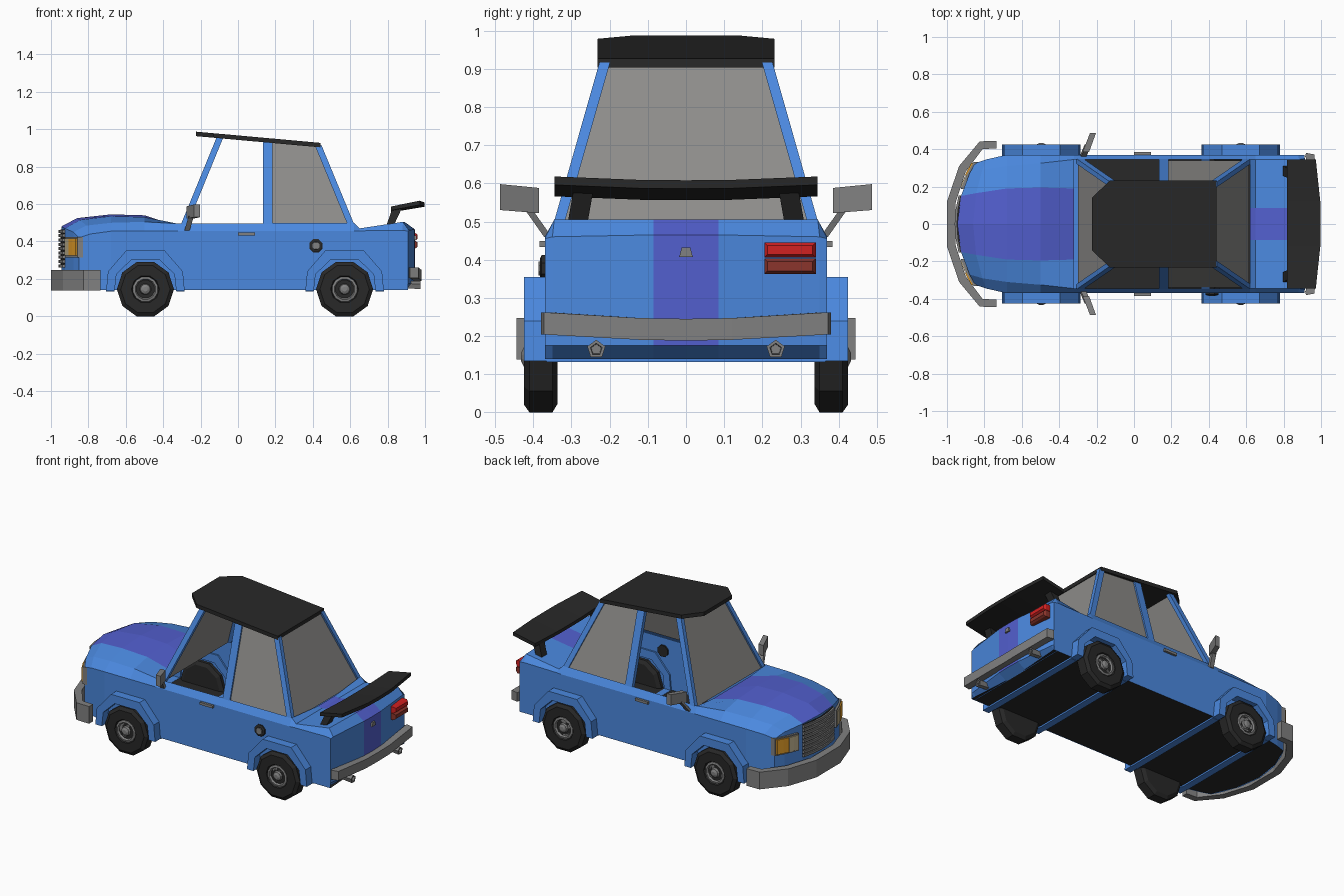
import bpy, bmesh, math

if "Cube" in bpy.data.objects:
    bpy.data.objects.remove(bpy.data.objects["Cube"])

def material(name, rgb):
    m = bpy.data.materials.new(name)
    m.diffuse_color = (*rgb, 1)
    m.use_nodes = True
    m.node_tree.nodes["Principled BSDF"].inputs["Base Color"].default_value = m.diffuse_color
    return m

BLUE = material("blue paint", (.07, .25, .74))
PURPLE = material("purple stripe", (.085, .115, .62))
BLACK = material("black", (.021, .021, .021))
TRIM = material("grey trim", (.22, .22, .22))
GLASS = material("grey glass", (.27, .265, .255))
AMBER = material("amber", (.75, .33, .02))
LAMP = material("pale lamp", (.5, .42, .26))
RED = material("red", (.65, .015, .015))
DARKRED = material("dark red", (.26, .035, .025))

def build(name, verts, faces, mats, idx=None, mirror=True):
    me = bpy.data.meshes.new(name)
    me.from_pydata(verts, [], faces)
    for m in mats:
        me.materials.append(m)
    for i, v in enumerate(idx or []):
        me.polygons[i].material_index = v
    bm = bmesh.new()
    bm.from_mesh(me)
    bmesh.ops.recalc_face_normals(bm, faces=bm.faces)
    bm.to_mesh(me)
    bm.free()
    ob = bpy.data.objects.new(name, me)
    bpy.context.collection.objects.link(ob)
    if mirror:
        mod = ob.modifiers.new("mirror", 'MIRROR')
        mod.use_axis = (False, True, False)
    return ob

def loft(name, secs, mat, mirror=True):
    """Skin closed loops of equal length and cap both ends."""
    n = len(secs[0])
    verts = [p for s in secs for p in s]
    faces = [(i*n + j, i*n + (j+1) % n, (i+1)*n + (j+1) % n, (i+1)*n + j)
             for i in range(len(secs) - 1) for j in range(n)]
    faces += [tuple(range(n)), tuple(range(len(verts) - n, len(verts)))]
    return build(name, verts, faces, [mat], mirror=mirror)

def rect_z(x, y, z, dx, dy):
    return [(x-dx, y-dy, z), (x+dx, y-dy, z), (x+dx, y+dy, z), (x-dx, y+dy, z)]

def rect_y(y, x0, x1, z0, z1):
    return [(x0, y, z0), (x1, y, z0), (x1, y, z1), (x0, y, z1)]

def box(name, x0, x1, y0, y1, z0, z1, mat, mirror=True):
    return loft(name, [rect_y(y0, x0, x1, z0, z1), rect_y(y1, x0, x1, z0, z1)], mat, mirror)

def lathe(name, cx, cz, profile, n, mat, mirror=True):
    """Revolve (radius, y) points about an axis along y, flat side down."""
    secs = [[(cx + r*math.sin(2*math.pi*(k+.5)/n), y, cz - r*math.cos(2*math.pi*(k+.5)/n))
             for k in range(n)] for r, y in profile]
    return loft(name, secs, mat, mirror)

# Body shell: x centre, x side, y stripe, y edge, y side, z top, z edge, z shoulder
ST = [(-.945, -.85, .15, .27, .325, .470, .450, .420),
      (-.86, -.79, .165, .29, .345, .515, .485, .440),
      (-.68, -.68, .19, .31, .37, .535, .500, .455),
      (-.50, -.50, .195, .325, .37, .530, .505, .455),
      (-.32, -.32, .19, .345, .37, .480, .495, .455),
      (.62, .62, .085, .345, .37, .475, .500, .455),
      (.65, .65, .085, .345, .37, .470, .470, .457),
      (.89, .88, .085, .345, .37, .505, .505, .460),
      (.945, .91, .085, .350, .37, .465, .460, .455)]
Z0 = .14
verts, faces, idx = [], [], []
for i, (xc, xs, ys, ye, w, zt, ze, zs) in enumerate(ST):
    crown = .01 if i < 4 else 0
    for y, z in ((0, zt + crown), (ys, zt), (ye, ze), (w, zs), (w, Z0)):
        verts.append((xc + (xs - xc)*(y/w)**2, y, z))
for i in range(len(ST) - 1):
    for k in range(4):
        if i == 4 and k < 2:      # open cabin
            continue
        a = i*5 + k
        faces.append((a, a+1, a+6, a+5))
        idx.append(int(k == 0))
side = [verts[i*5 + 4] for i in range(len(ST))]
last = (len(ST) - 1)*5
for base, zb, rear in ((0, Z0, False), (last, .175, True)):   # nose and tail panels
    b = len(verts)
    verts += [(verts[base+k][0], verts[base+k][1], zb) for k in range(4)]
    verts += [(.885, verts[base+k][1], Z0) for k in range(4)]
    for k in range(3):
        faces.append((base+k, base+k+1, b+k+1, b+k))
        idx.append(int(rear and k == 0))
        if rear:                  # tucked-in valance
            faces.append((b+k, b+k+1, b+k+5, b+k+4))
            idx.append(0)
build("body", verts, faces, [BLUE, PURPLE], idx)

# Floor
fl = [(-.94, 0, .142), (-.915, .17, .142)] + [(x, y - .002, .142) for x, y, z in side] + [(.885, 0, .142)]
build("floor", fl, [tuple(range(len(fl)))], [BLACK])

# Wheels, arches and cross members
OUT = [(-.21, .135), (-.2, .24), (-.1, .355), (.1, .355), (.2, .24), (.21, .135)]
INN = [(-.165, .135), (-.155, .225), (-.075, .302), (.075, .302), (.155, .225), (.165, .135)]
for pos, cx in (("front", -.495), ("rear", .57)):
    lathe(pos + "_tyres", cx, .145, [(.08, .337), (.13, .337), (.1525, .35), (.1525, .41),
          (.132, .424), (.075, .424), (.068, .412)], 10, BLACK)
    lathe(pos + "_rims", cx, .145, [(.07, .405), (.068, .42), (.056, .423), (.05, .412),
          (.03, .412), (.026, .425), (.012, .432)], 12, TRIM)
    loft(pos + "_arches", [[(cx+o[0], .36, o[1]), (cx+o[0], .424, o[1]), (cx+p[0], .424, p[1]),
         (cx+p[0], .36, p[1])] for o, p in zip(OUT, INN)], BLUE)
    for s in (-1, 1):
        box(pos + "_cross_member", cx + s*.188 - .022, cx + s*.188 + .022, 0, .365, .132, .143, BLUE)

# Roof slab, sloping to the back
def roof_z(x):
    return .955 - .09*x
plan = [(-.225, .14), (-.13, .232), (.442, .232), (.442, -.232), (-.13, -.232), (-.225, -.14)]
loft("roof", [[(x, y, roof_z(x) + d) for x, y in plan] for d in (-.012, .012)], BLACK, False)

# Pillars and glass
def lean(z):
    return .345 - .285*(z - .495)
def pillar(name, xb, zb, xt, zt, dx):
    loft(name, [rect_z(xb, lean(zb) - .012, zb, dx, .014), rect_z(xt, lean(zt) - .012, zt, dx, .014)], BLUE)
pillar("front_pillars", -.292, .48, -.095, .96, .018)
pillar("middle_pillars", .160, .48, .160, .94, .025)
pillar("rear_pillars", .608, .48, .428, .916, .018)
def pane(name, xb, zb, xt, zt):
    yb, yt = lean(zb) - .01, lean(zt) - .01
    build(name, [(xb, -yb, zb), (xb, yb, zb), (xt, yt, zt), (xt, -yt, zt)], [(0, 1, 2, 3)], [GLASS], mirror=False)
pane("windscreen", -.30, .475, -.10, .96)
pane("rear_window", .615, .475, .433, .913)
build("side_windows", [(x, lean(z) - .008, z) for x, z in ((.175, .49), (.61, .49), (.43, .915), (.175, .94))],
      [(0, 1, 2, 3)], [GLASS])

# Bumpers: plan points as (outer x, outer y, inner x, inner y, z bottom, z top)
def bumper(name, rows):
    loft(name, [[(xo, yo, a), (xi, yi, a), (xi, yi, b), (xo, yo, b)] for xo, yo, xi, yi, a, b in rows], TRIM)
bumper("front_bumper", [(xo, yo, xi, yi, .138, .247) for xo, yo, xi, yi in (
    (-1, 0, -.955, 0), (-1, .12, -.955, .11), (-.935, .31, -.90, .28),
    (-.825, .442, -.81, .40), (-.735, .444, -.735, .405))])
bumper("rear_bumper", [(.982, 0, .945, 0, .188, .245), (.982, .12, .94, .12, .19, .247),
                       (.965, .372, .92, .355, .204, .262), (.92, .38, .915, .36, .204, .262)])

# Exhaust pipes
def ring_x(x, y, z, r):
    return [(x, y + r*math.sin(k*2*math.pi/5), z + r*math.cos(k*2*math.pi/5)) for k in range(5)]
loft("exhausts", [ring_x(.86, .235, .17, .02), ring_x(.975, .235, .165, .025),
                  ring_x(.975, .235, .165, .016), ring_x(.93, .235, .165, .014)], TRIM)

# Rear wing with legs
loft("rear_wing", [[(.818, y, .556+d), (xr, y, .586+d), (xr, y, .608+d), (.818, y, .577+d)]
                   for y, xr, d in ((0, .998, 0), (.12, .996, .001), (.345, .972, .01))], BLACK)
loft("wing_legs", [rect_z(.815, .285, .49, .02, .026), rect_z(.85, .27, .575, .025, .026)], BLACK)

# Tail light (one side only) and boot lock
for nm, a, b, m in (("tail_light_upper", .406, .445, RED), ("tail_light_lower", .363, .403, DARKRED)):
    loft(nm, [[(x, .205+i, a+i), (x, .34-i, a+i), (x, .34-i, b-i), (x, .205+i, b-i)]
              for x, i in ((.90, 0), (.948, 0), (.96, .008))], m, False)
loft("boot_lock", [[(x, -.018, .407), (x, .018, .407), (x, .011, .432), (x, -.011, .432)]
                   for x in (.93, .955)], TRIM, False)

# Headlights following the curved nose
def nose(y):
    return -.945 + .095*(y/.325)**2
def lens(name, y0, y1, z0, z1, out, mat):
    loft(name, [rect_y(y, nose(y) - out, nose(y) + .02, z0, z1) for y in (y0, (y0+y1)/2, y1)], mat)
lens("headlight_frames", .188, .332, .315, .425, .012, TRIM)
lens("indicators", .258, .326, .325, .417, .02, AMBER)
lens("headlights", .196, .254, .325, .417, .018, LAMP)

# Grille
lens("grille_backing", 0, .15, .26, .465, .004, BLACK)
for i in range(9):
    z = .262 + i*.023
    lens("grille_slat", 0, .152, z, z + .016, .014, TRIM)

# Door mirrors, handles and fuel cap
loft("mirror_heads", [rect_y(.385, -.275, -.24, .522, .588), rect_y(.487, -.235, -.203, .53, .598)], TRIM)
loft("mirror_stalks", [rect_z(-.272, .362, .46, .014, .01), rect_z(-.25, .415, .535, .014, .01)], TRIM)
box("door_handles", .0, .09, .365, .384, .433, .449, TRIM)
lathe("fuel_cap_rim", .417, .377, [(.038, -.36), (.038, -.378), (.03, -.382)], 8, BLACK, False)
lathe("fuel_cap", .417, .377, [(.022, -.37), (.02, -.386)], 8, TRIM, False)
